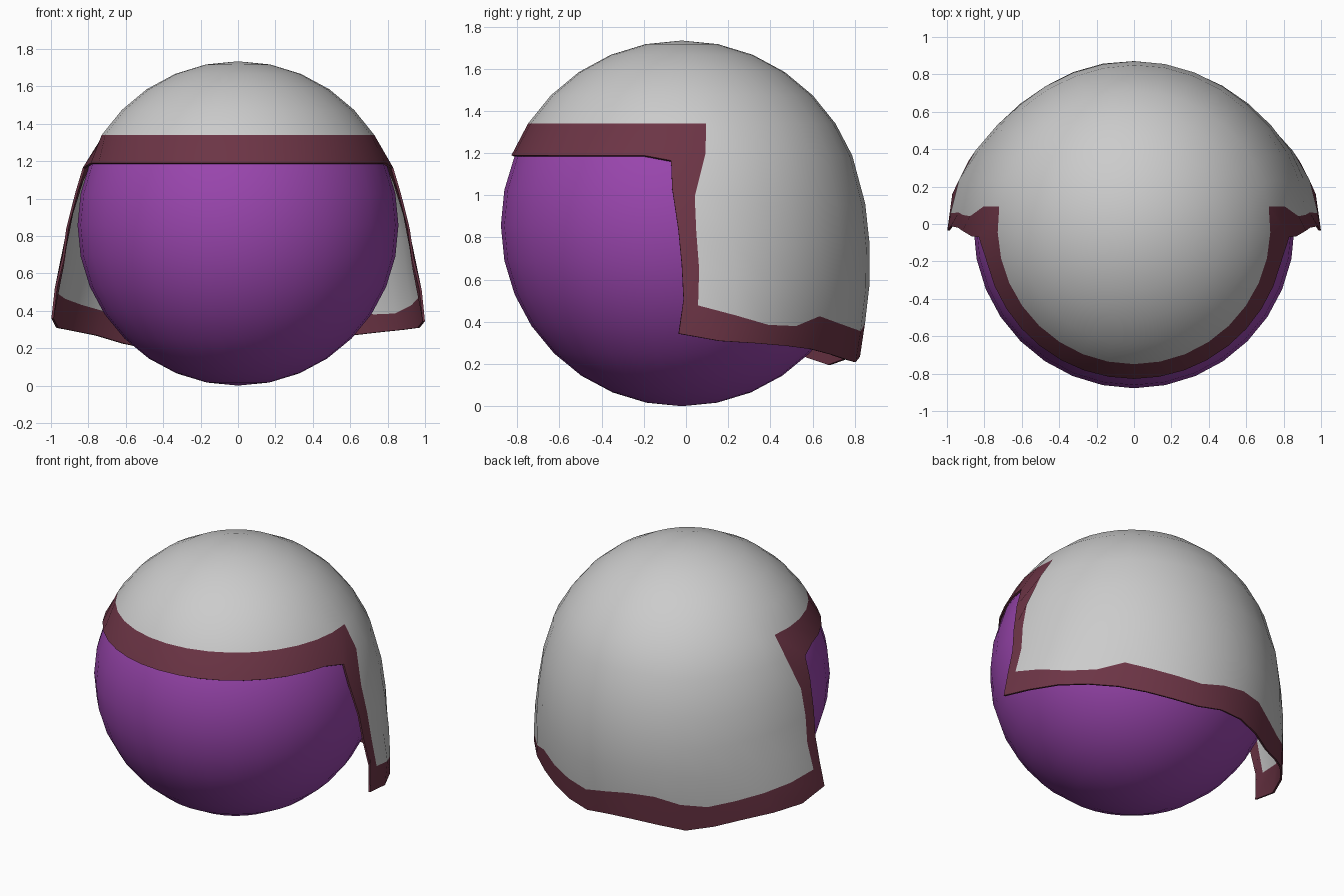
import bpy, bmesh
from math import sin, cos, acos, sqrt, radians

if "Cube" in bpy.data.objects:
    bpy.data.objects.remove(bpy.data.objects["Cube"])

CY, CZ, R = -0.02, 0.862, 0.872      # cap centre and radius
TOP_Z = 1.34                         # height where dome meets rim / drape
COLS = 16


def material(name, rgb):
    m = bpy.data.materials.new(name)
    m.diffuse_color = (*rgb, 1)
    m.use_nodes = True
    m.node_tree.nodes["Principled BSDF"].inputs["Base Color"].default_value = m.diffuse_color
    return m


def interp(table, x):
    if x <= table[0][0]:
        return table[0][1]
    for (a, p), (b, q) in zip(table, table[1:]):
        if x <= b:
            return p + (q - p) * (x - a) / (b - a)
    return table[-1][1]


def lerp(a, b, t):
    return a + (b - a) * t


def activate(ob):
    bpy.ops.object.select_all(action='DESELECT')
    ob.select_set(True)
    bpy.context.view_layer.objects.active = ob


# Ball
bpy.ops.mesh.primitive_uv_sphere_add(segments=32, ring_count=16, radius=0.858,
                                     location=(0, CY, 0.858))
ball = bpy.context.object
ball.name = "ball"
ball.data.materials.append(material("purple", (0.32, 0.06, 0.42)))
bpy.ops.object.shade_smooth_by_angle(angle=radians(40))

# Cap cross-sections (height, radius): behind, and flaring at the sides
BACK = [(0.2, 0.84), (0.4, 0.87), (0.6, 0.893), (0.8, 0.89), (1.0, 0.865), (1.17, 0.815)]
SIDE = [(0.34, 1.0), (0.5, 0.985), (0.65, 0.945), (0.9, 0.91), (1.17, 0.83)]
# Drape hem heights by azimuth: outer edge and inner edge of the rim
HEM = [(-1, .345), (10, .31), (30, .29), (48, .265), (64, .225), (82, .205), (90, .235),
       (105, .24), (126, .19), (150, .28), (170, .31), (181, .36)]
HEM_IN = [(4, .48), (20, .41), (32, .36), (48, .43), (62, .38), (80, .355), (97, .42),
          (115, .42), (127, .345), (150, .42), (176, .5)]
# Rows down the drape: fraction, azimuth of inner and outer front edge
ROWS = [(0, 9, -3.5), (.16, 8, -3), (.4, 4, -1), (.6, 4.3, 0), (.8, 5, 0.5), (1, 4.5, -0.8)]


def point(az, z):
    a = radians(az)
    sphere = sqrt(max(R * R - (z - CZ) ** 2, 0))
    if z >= 1.17 or sin(a) < -0.12:
        r = sphere
        if sin(a) > -0.12 and z < TOP_Z:
            r += 0.015 * abs(cos(a)) ** 5 * (TOP_Z - z) / 0.17
    else:
        r = lerp(interp(BACK, z), interp(SIDE, z), abs(cos(a)) ** 5)
    return (r * cos(a), r * sin(a) + CY, z)


bm = bmesh.new()


def grid(rows, mat):
    vs = [[bm.verts.new(point(*p)) for p in row] for row in rows]
    for r0, r1 in zip(vs, vs[1:]):
        for i in range(len(r0) - 1):
            f = bm.faces.new((r0[i], r1[i], r1[i + 1], r0[i + 1]))
            f.material_index = mat


us = [i / COLS for i in range(COLS + 1)]
back_az = [lerp(9, 171, u) for u in us]
front_az = [lerp(171, 369, i / 18) for i in range(19)]

# Dome
edge = acos((TOP_Z - CZ) / R)
for azs in (back_az, front_az):
    grid([[(a, CZ + R * cos(edge * k / 5)) for a in azs] if k < 5 else
          [(a, TOP_Z) for a in azs] for k in range(6)], 0)

# Drape over the back
hem_in = [(lerp(4.5, 175.5, u), interp(HEM_IN, lerp(4.5, 175.5, u))) for u in us]
drape = [[(lerp(ai, 180 - ai, u), lerp(TOP_Z, hem_in[i][1], t)) for i, u in enumerate(us)]
         for t, ai, ao in ROWS]
grid(drape, 0)

# Rim: hem, two upright edges, brow band
hem_out = [(lerp(-0.8, 180.8, u), interp(HEM, lerp(-0.8, 180.8, u))) for u in us]
grid([drape[-1], hem_out], 1)
for side in (0, -1):
    inner = [row[side] for row in drape]
    z_end = hem_out[side][1]
    outer = [(ao if side == 0 else 180 - ao, lerp(1.165, z_end, t)) for t, ai, ao in ROWS]
    outer[-1] = hem_out[side]
    grid([[a, b] for a, b in zip(inner, outer)], 1)
brow = [(lerp(183.5, 356.5, i / 18), 1.165 if i in (0, 18) else 1.19) for i in range(19)]
brow[0], brow[-1] = (183.5, 1.165), (356.5, 1.165)
grid([[(a, TOP_Z) for a in front_az], brow], 1)

bmesh.ops.remove_doubles(bm, verts=bm.verts, dist=0.002)
bmesh.ops.recalc_face_normals(bm, faces=bm.faces)
me = bpy.data.meshes.new("cap")
bm.to_mesh(me)
bm.free()
cap = bpy.data.objects.new("cap", me)
bpy.context.collection.objects.link(cap)
me.materials.append(material("plain", (0.8, 0.8, 0.8)))
me.materials.append(material("dark_red", (0.15, 0.035, 0.06)))

# Cloth thickness
activate(cap)
solid = cap.modifiers.new("thickness", 'SOLIDIFY')
solid.thickness = 0.012
solid.offset = -1
bpy.ops.object.modifier_apply(modifier=solid.name)
bpy.ops.object.shade_smooth_by_angle(angle=radians(40))
